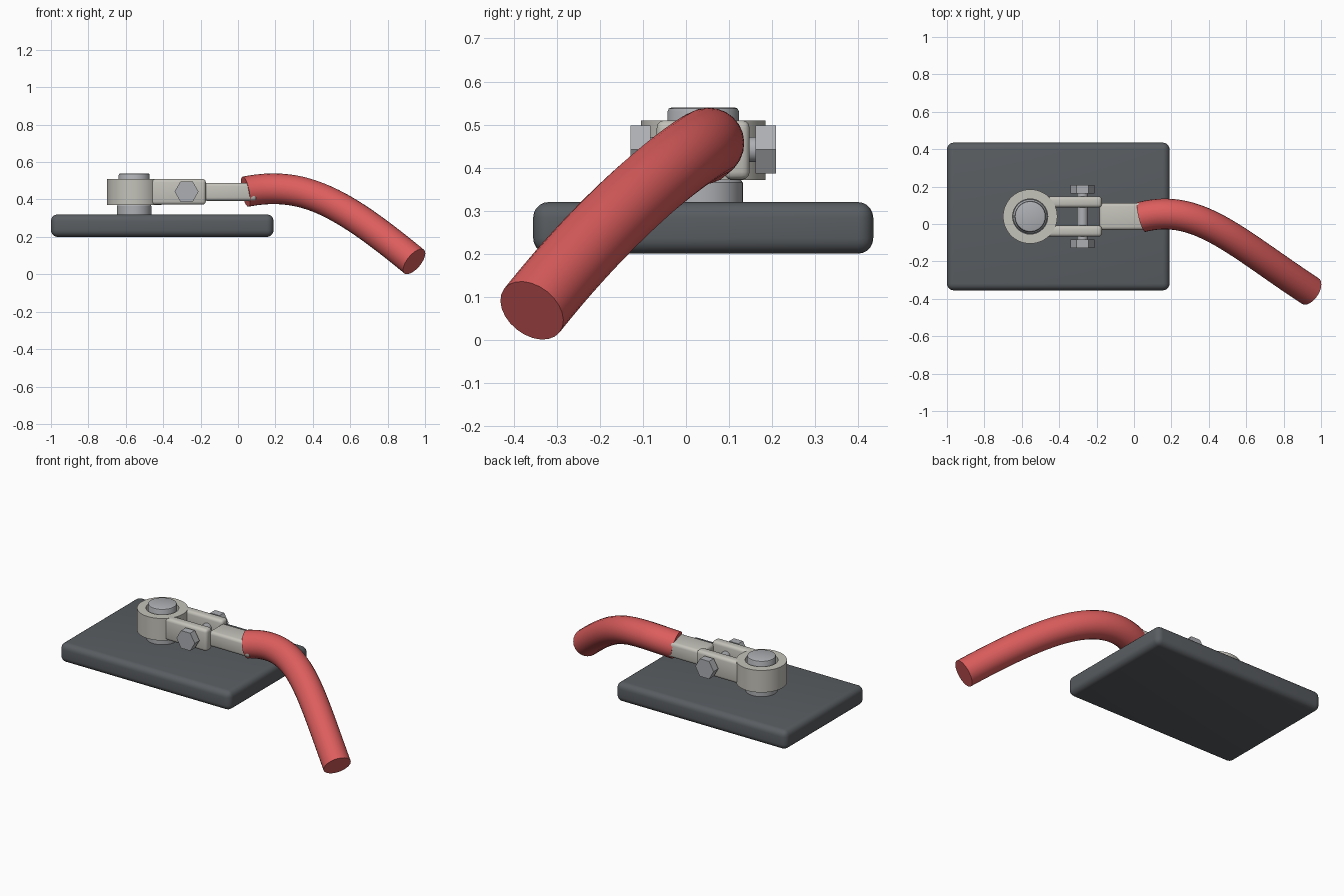
import bpy, bmesh, math
from mathutils import Vector, Matrix

if "Cube" in bpy.data.objects:
    bpy.data.objects.remove(bpy.data.objects["Cube"])

CX, CY, CZ = -0.555, 0.04, 0.442   # post axis x, symmetry plane y, clamp height


def material(name, rgb):
    m = bpy.data.materials.new(name)
    m.diffuse_color = (*rgb, 1)
    m.use_nodes = True
    m.node_tree.nodes["Principled BSDF"].inputs["Base Color"].default_value = m.diffuse_color
    return m


dark = material("dark_plastic", (0.10, 0.11, 0.12))
cast = material("cast_metal", (0.55, 0.54, 0.49))
steel = material("steel", (0.42, 0.43, 0.45))
red = material("red_insulation", (0.72, 0.11, 0.11))


def finish(ob, mat, bevel=0, segments=3):
    """Material, optional rounded edges, smooth shading with sharp corners."""
    ob.data.materials.append(mat)
    bpy.ops.object.select_all(action='DESELECT')
    ob.select_set(True)
    bpy.context.view_layer.objects.active = ob
    if bevel:
        b = ob.modifiers.new("round", 'BEVEL')
        b.width, b.segments = bevel, segments
        b.limit_method = 'ANGLE'
        bpy.ops.object.modifier_apply(modifier="round")
    bpy.ops.object.shade_smooth_by_angle(angle=math.radians(35))
    return ob


def from_bmesh(name, bm):
    me = bpy.data.meshes.new(name)
    bmesh.ops.recalc_face_normals(bm, faces=bm.faces)
    bm.to_mesh(me)
    bm.free()
    ob = bpy.data.objects.new(name, me)
    bpy.context.collection.objects.link(ob)
    return ob


def box(name, lo, hi, mat, bevel, segments=3):
    lo, hi = Vector(lo), Vector(hi)
    bm = bmesh.new()
    bmesh.ops.create_cube(bm, size=1, matrix=Matrix.Translation((lo + hi) / 2)
                          @ Matrix.Diagonal((*(hi - lo), 1)))
    return finish(from_bmesh(name, bm), mat, bevel, segments)


def lathe(name, profile, mat, steps=64):
    """Revolve (radius, z) points around the post axis."""
    bm = bmesh.new()
    vs = [bm.verts.new((CX + r, CY, z)) for r, z in profile]
    es = [bm.edges.new(p) for p in zip(vs, vs[1:])]
    bmesh.ops.spin(bm, geom=vs + es, cent=(CX, CY, 0), axis=(0, 0, 1),
                   angle=2 * math.pi, steps=steps)
    bmesh.ops.remove_doubles(bm, verts=bm.verts, dist=1e-4)
    return finish(from_bmesh(name, bm), mat)


def rod_y(name, radius, y0, y1, sides, turn, mat):
    """Prism along y through the bolt position."""
    bm = bmesh.new()
    m = (Matrix.Translation((-0.275, (y0 + y1) / 2, CZ))
         @ Matrix.Rotation(math.pi / 2, 4, 'X') @ Matrix.Rotation(turn, 4, 'Z'))
    bmesh.ops.create_cone(bm, cap_ends=True, segments=sides, radius1=radius,
                          radius2=radius, depth=y1 - y0, matrix=m)
    return finish(from_bmesh(name, bm), mat)


# Base slab
box("base_block", (-1.0, -0.355, 0.20), (0.19, 0.435, 0.32), dark, 0.036, 5)

# Stepped terminal post
lathe("terminal_post", [(0, 0.31), (0.092, 0.31), (0.092, 0.365), (0.087, 0.372),
                        (0.083, 0.38), (0.083, 0.53), (0.080, 0.537),
                        (0.073, 0.54), (0, 0.54)], steel)

# Clamp ring around the post
lathe("clamp_ring", [(0.094, 0.371), (0.145, 0.371), (0.145, 0.51),
                     (0.094, 0.51), (0.094, 0.371)], cast)

# Pair of clamp arms, with bolt heads outside them
for side, label in ((-1, "front"), (1, "back")):
    y = CY + side * 0.078
    box(f"clamp_arm_{label}", (-0.47, y - 0.03, 0.372), (-0.172, y + 0.03, 0.51),
        cast, 0.018)
    a, b = sorted((CY + side * 0.122, CY + side * 0.169))
    rod_y(f"bolt_head_{label}", 0.064, a, b, 6, math.pi / 2, steel)
rod_y("bolt_shaft", 0.029, CY - 0.13, CY + 0.13, 32, 0, steel)

# Lug joining the arms to the cable
box("cable_lug", (-0.185, CY - 0.072, 0.393), (0.10, CY + 0.072, 0.489), cast, 0.018)

# Bent insulated cable
cu = bpy.data.curves.new("cable", 'CURVE')
cu.dimensions = '3D'
cu.bevel_depth, cu.bevel_resolution = 0.082, 10
cu.resolution_u, cu.use_fill_caps = 40, True
sp = cu.splines.new('BEZIER')
sp.bezier_points.add(1)
path = [((-0.1, 0.02, 0.42), (0.04, 0.037, 0.442), (0.34, 0.115, 0.50)),
        ((0.542, -0.096, 0.398), (0.942, -0.358, 0.068), (1.2, -0.5, -0.1))]
for p, (left, co, right) in zip(sp.bezier_points, path):
    p.handle_left_type = p.handle_right_type = 'FREE'
    p.handle_left, p.co, p.handle_right = left, co, right
cable = bpy.data.objects.new("cable", cu)
bpy.context.collection.objects.link(cable)
bpy.ops.object.select_all(action='DESELECT')
cable.select_set(True)
bpy.context.view_layer.objects.active = cable
bpy.ops.object.convert(target='MESH')
cable = bpy.context.view_layer.objects.active
bm = bmesh.new()
bm.from_mesh(cable.data)
bmesh.ops.remove_doubles(bm, verts=bm.verts, dist=1e-4)
bm.to_mesh(cable.data)
bm.free()
finish(cable, red)
